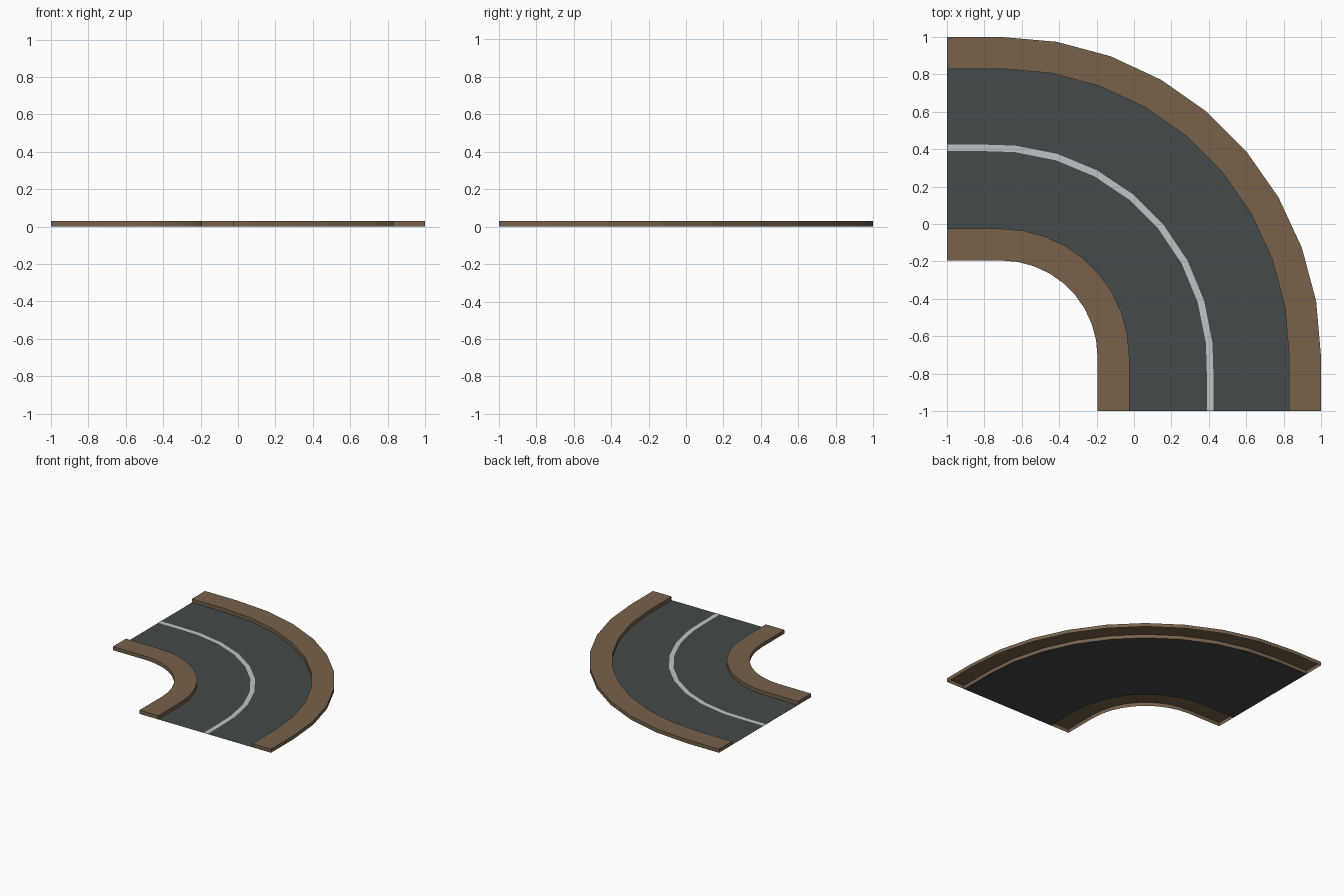
import bpy, bmesh, math

if "Cube" in bpy.data.objects:
    bpy.data.objects.remove(bpy.data.objects["Cube"])

H = 0.03        # kerb height
C = -0.71       # centre of the bend (x and y)


def material(name, rgb):
    m = bpy.data.materials.new(name)
    m.diffuse_color = (*rgb, 1)
    m.use_nodes = True
    m.node_tree.nodes["Principled BSDF"].inputs["Base Color"].default_value = m.diffuse_color
    return m


BROWN = material("brown kerb", (0.188, 0.122, 0.069))
ASPHALT = material("dark asphalt", (0.056, 0.067, 0.067))
WHITE = material("pale line", (0.515, 0.552, 0.578))


def bend(r, c=C, angles=range(0, 91, 10), lead=()):
    """Plan path: straight from x=-1, quarter bend, straight to y=-1."""
    arc = [(c + r * math.sin(math.radians(a)), c + r * math.cos(math.radians(a)))
           for a in angles]
    start = [(x, c + r) for x in (-1, *lead)]
    end = [(y, x) for x, y in reversed(start)]
    return start + arc + end


def make_strip(name, profile, mat, caps=False):
    """Loft between (path, z) rails; optional end caps, underside left open."""
    bm = bmesh.new()
    rails = [[bm.verts.new((x, y, z)) for x, y in path] for path, z in profile]
    for a, b in zip(rails, rails[1:]):
        for i in range(len(a) - 1):
            bm.faces.new((a[i], b[i], b[i + 1], a[i + 1]))
    if caps:
        bm.faces.new([r[0] for r in reversed(rails)])
        bm.faces.new([r[-1] for r in rails])
    me = bpy.data.meshes.new(name)
    bm.to_mesh(me)
    bm.free()
    me.materials.append(mat)
    ob = bpy.data.objects.new(name, me)
    bpy.context.collection.objects.link(ob)
    return ob


# Kerbs: hollow channels, open underneath
for name, r_in, r_out in (("outer_kerb", 1.54, 1.71), ("inner_kerb", 0.515, 0.685)):
    a, b = bend(r_in), bend(r_out)
    make_strip(name, [(a, 0), (a, H), (b, H), (b, 0)][::1], BROWN, caps=True)

# Road surface between the kerbs
make_strip("road_surface", [(bend(0.685), 0), (bend(1.54), 0)], ASPHALT)

# Centre line, a thin painted strip with its own coarser segments
steps = [5.625 + 11.25 * k for k in range(8)]
make_strip("centre_line",
           [(bend(r, -0.75, steps, lead=(-0.82,)), 0.002) for r in (1.14, 1.175)],
           WHITE)

# Make all normals point up and outward
for ob in bpy.context.collection.objects:
    bm = bmesh.new()
    bm.from_mesh(ob.data)
    bm.normal_update()
    top = max(bm.faces, key=lambda f: abs(f.normal.z))
    if top.normal.z < 0:
        bmesh.ops.reverse_faces(bm, faces=bm.faces[:])
    bm.to_mesh(ob.data)
    bm.free()
